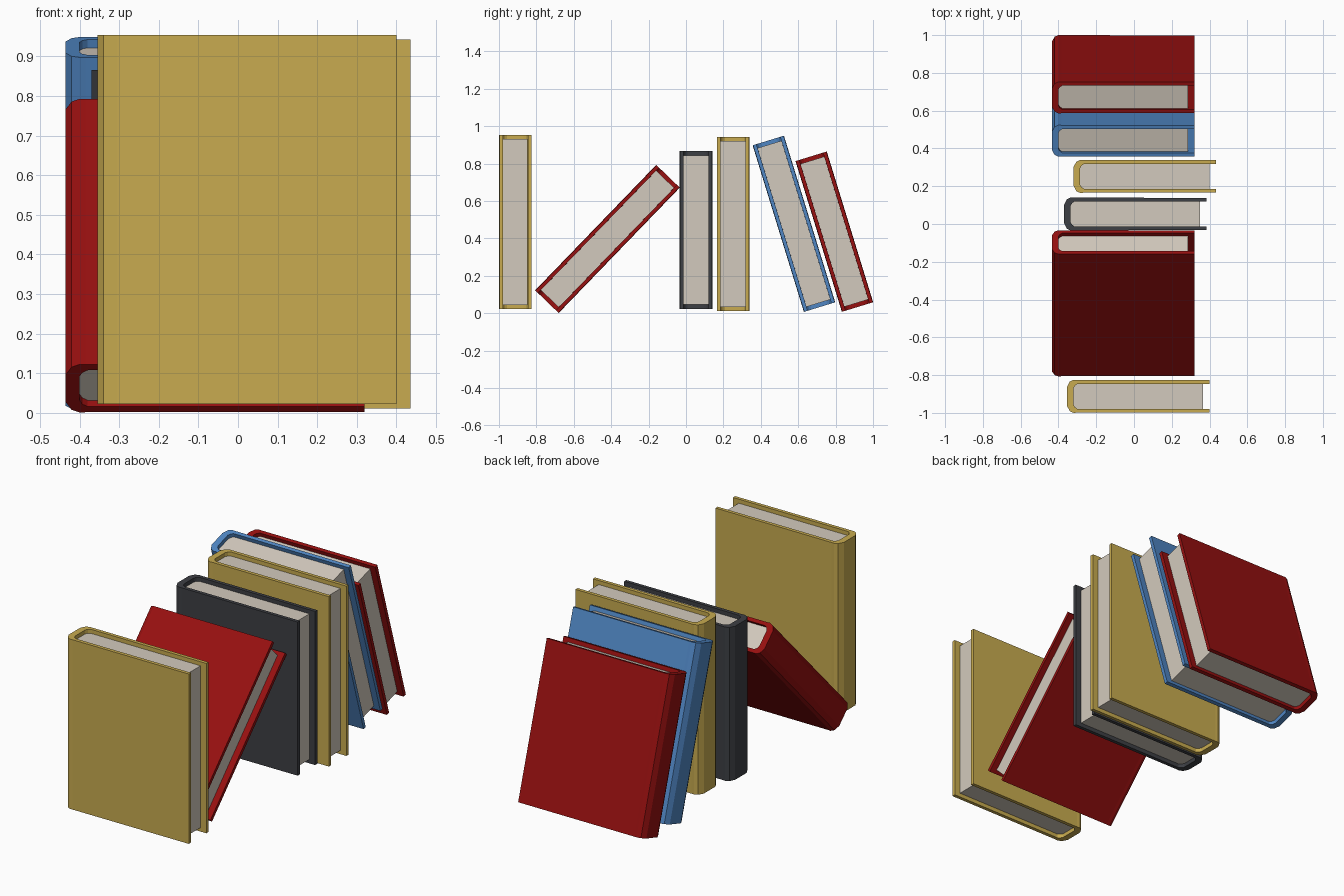
import bpy, bmesh
from math import radians

if "Cube" in bpy.data.objects:
    bpy.data.objects.remove(bpy.data.objects["Cube"])

DEPTH = 0.755      # spine to fore edge
PAGE_END = 0.72    # pages stop short of the cover edge
INSET = 0.022      # pages stop short of cover top and bottom


def material(name, rgb):
    m = bpy.data.materials.new(name)
    m.diffuse_color = (*rgb, 1)
    m.use_nodes = True
    m.node_tree.nodes["Principled BSDF"].inputs["Base Color"].default_value = m.diffuse_color
    return m


gold = material("gold_cloth", (0.58, 0.41, 0.08))
red = material("red_cloth", (0.31, 0.005, 0.005))
blue = material("blue_cloth", (0.08, 0.24, 0.55))
dark = material("dark_cloth", (0.047, 0.05, 0.058))
paper = material("paper", (0.65, 0.59, 0.51))

# Half profiles seen from above: distance from spine, half thickness
OUTER = [(0, 0.05), (0.015, 0.078), (0.035, 0.0875), (0.05, 0.0865), (DEPTH, 0.0855)]
INNER = [(0.035, 0.044), (0.042, 0.057), (0.055, 0.066), (0.06, 0.0665), (DEPTH, 0.0665)]


def mirrored(half):
    return [(x, -y) for x, y in reversed(half)] + half


def make_object(name, bm, mat, place):
    bmesh.ops.recalc_face_normals(bm, faces=bm.faces)
    me = bpy.data.meshes.new(name)
    bm.to_mesh(me)
    bm.free()
    me.materials.append(mat)
    ob = bpy.data.objects.new(name, me)
    ob.location, ob.rotation_euler = place
    bpy.context.collection.objects.link(ob)


def book(name, mat, spine_x, y, z, height, lean=0):
    place = ((spine_x, y, z), (radians(lean), 0, 0))
    # Cover: one folded shell with a rounded spine
    bm = bmesh.new()
    h = height / 2
    rows = [[bm.verts.new((px, py, pz)) for px, py in mirrored(prof)]
            for prof, pz in ((OUTER, -h), (OUTER, h), (INNER, h), (INNER, -h))]
    n = len(rows[0])
    for a in range(4):
        r, s = rows[a], rows[(a + 1) % 4]
        for i in range(n - 1):
            bm.faces.new((r[i], r[i + 1], s[i + 1], s[i]))
    for i in (0, n - 1):
        bm.faces.new([r[i] for r in rows])
    make_object(name + "_cover", bm, mat, place)

    # Page block filling the inside of the cover
    bm = bmesh.new()
    h -= INSET
    outline = mirrored(INNER[:3] + [(PAGE_END, 0.0663)])
    low = [bm.verts.new((px, py, -h)) for px, py in outline]
    top = [bm.verts.new((px, py, h)) for px, py in outline]
    bm.faces.new(low)
    bm.faces.new(top)
    for i in range(len(low)):
        j = (i + 1) % len(low)
        bm.faces.new((low[i], low[j], top[j], top[i]))
    make_object(name + "_pages", bm, paper, place)


# Row of books: spine x, centre y, centre z, height, lean
book("gold_book_end", gold, -0.355, -0.9125, 0.488, 0.932)
book("red_book_fallen", red, -0.435, -0.42, 0.397, 0.932, -44)
book("dark_book", dark, -0.37, 0.053, 0.445, 0.843)
book("gold_book_middle", gold, -0.32, 0.252, 0.477, 0.932)
book("blue_book_leaning", blue, -0.435, 0.577, 0.478, 0.932, 17.1)
book("red_book_leaning", red, -0.435, 0.793, 0.436, 0.843, 17.1)
